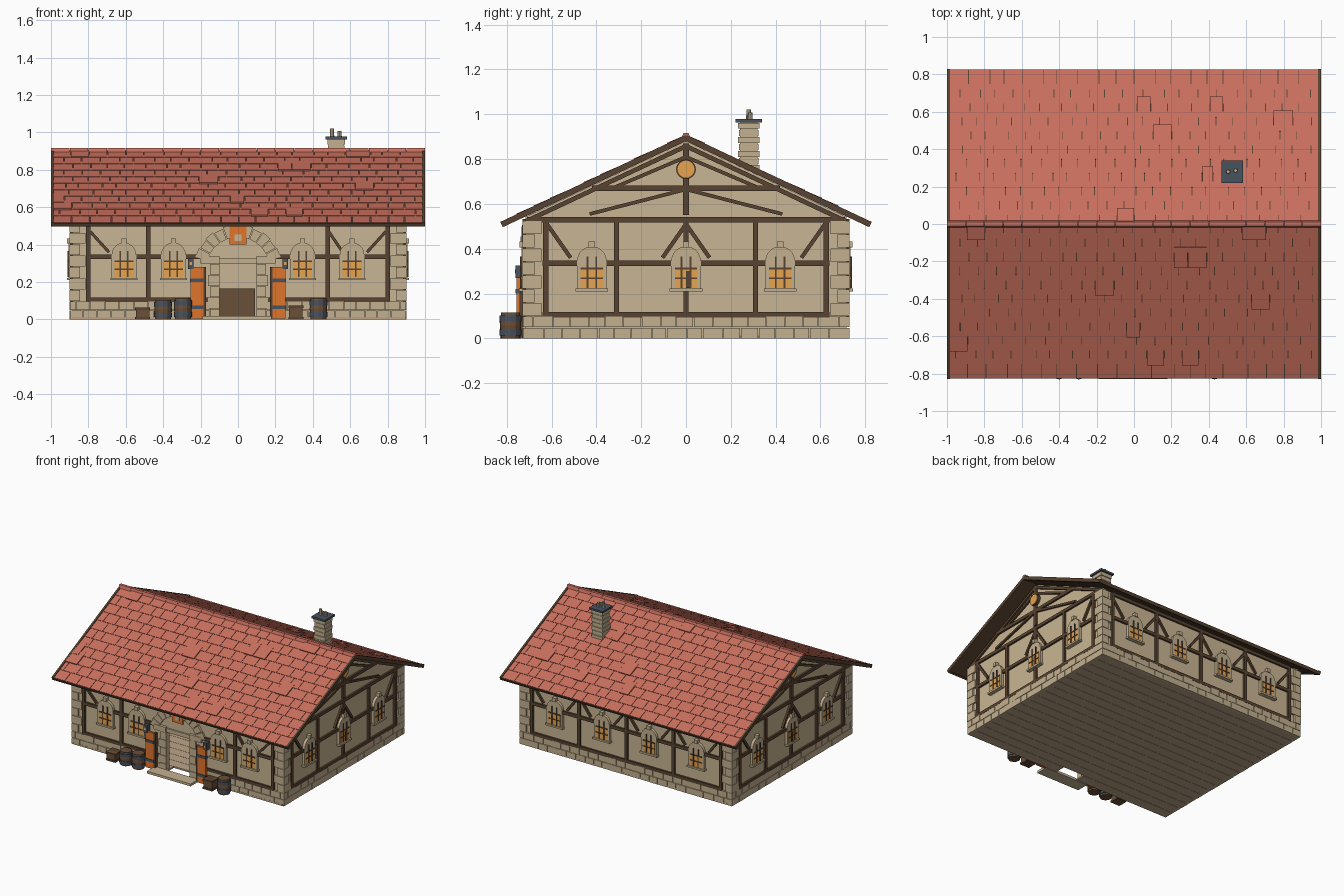
import bpy, bmesh, math, random
from mathutils import Matrix, Vector

random.seed(4)
cube = bpy.data.objects.get("Cube")
if cube:
    bpy.data.objects.remove(cube)


def material(name, *rgb):
    lin = [((c / 255 + 0.055) / 1.055) ** 2.4 for c in rgb] + [1]
    m = bpy.data.materials.new(name)
    m.use_nodes = True
    m.diffuse_color = lin
    m.node_tree.nodes["Principled BSDF"].inputs["Base Color"].default_value = lin
    return m


RED = material("red roof tile", 199, 110, 93)
PLASTER = material("plaster", 201, 181, 147)
STONE = material("stone", 196, 177, 144)
WOOD = material("dark timber", 88, 67, 49)
FLOOR = material("floor boards", 190, 165, 136)
ORANGE = material("orange paint", 224, 117, 44)
GLOW = material("window glow", 234, 166, 80)
SLATE = material("slate metal", 72, 82, 94)
CASK = material("cask wood", 106, 79, 56)

parts = {}


def mesh(name, mat):
    if name not in parts:
        parts[name] = (bmesh.new(), mat)
    return parts[name][0]


def frame(u, d, z, origin):
    """Local axes: u along a surface, d out of it, z up it."""
    m = Matrix((u, d, z)).transposed().to_4x4()
    m.translation = Vector(origin)
    return m


def prism(name, mat, F, outline, d0, d1):
    bm = mesh(name, mat)
    rings = [[bm.verts.new(F @ Vector((u, d, z))) for u, z in outline] for d in (d0, d1)]
    bm.faces.new(rings[0])
    bm.faces.new(rings[1])
    n = len(outline)
    for i in range(n):
        j = (i + 1) % n
        bm.faces.new((rings[0][i], rings[0][j], rings[1][j], rings[1][i]))


def box(name, mat, F, u0, u1, z0, z1, d0, d1):
    prism(name, mat, F, [(u0, z0), (u1, z0), (u1, z1), (u0, z1)], d0, d1)


def beam(name, mat, F, a, b, w, d0, d1):
    a, b = Vector(a), Vector(b)
    n = (b - a).orthogonal().normalized() * w / 2
    prism(name, mat, F, [a - n, b - n, b + n, a + n], d0, d1)


def drum(name, mat, x, y, z0, z1, r0, r1, n=12):
    bmesh.ops.create_cone(mesh(name, mat), cap_ends=True, segments=n, radius1=r0, radius2=r1,
                          depth=z1 - z0, matrix=Matrix.Translation((x, y, (z0 + z1) / 2)))


X, Y, Z = (1, 0, 0), (0, 1, 0), (0, 0, 1)
HX, HY = 0.885, 0.715
WORLD = frame(X, Y, Z, (0, 0, 0))
ALONG = frame(Y, X, Z, (0, 0, 0))
FRONT = frame(X, (0, -1, 0), Z, (0, -HY, 0))
BACK = frame(X, Y, Z, (0, HY, 0))
SIDES = [frame(Y, (s, 0, 0), Z, (s * HX, 0, 0)) for s in (1, -1)]

# Walls, with a doorway in the front
box("back_wall", PLASTER, BACK, -HX, HX, 0.01, 0.535, -0.03, 0)
for s in (-1, 1):
    box("front_wall", PLASTER, FRONT, s * 0.1, s * HX, 0.01, 0.535, -0.03, 0)
box("front_wall", PLASTER, FRONT, -0.1, 0.1, 0.3, 0.535, -0.03, 0)
gable = [(-HY, 0.01), (HY, 0.01), (HY, 0.543), (0, 0.88), (-HY, 0.543)]
for F in SIDES:
    prism("gable_wall", PLASTER, F, gable, -0.03, 0)

# Floor boards, open at the threshold
for i in range(18):
    y = -0.73 + i * 0.0811
    spans = [(-0.89, -0.09), (0.09, 0.89)] if i == 0 else [(-0.89, 0.89)]
    for a, b in spans:
        box("floor", FLOOR, WORLD, a, b, 0, 0.012, y, y + 0.079)
box("counter", CASK, WORLD, -0.1, 0.09, 0.012, 0.165, -0.4, -0.3)


# Stone plinth and corner quoins
def bricks(F, a, b):
    for row in range(2):
        n = max(2, round((b - a) / 0.078))
        w = (b - a) / n
        edges = [a] + [a + w * (i + 0.5 * row + random.uniform(-0.1, 0.1)) for i in range(1 - row, n)] + [b]
        for p, q in zip(edges, edges[1:]):
            box("plinth", STONE, F, p + 0.0015, q - 0.0015, row * 0.05, row * 0.05 + 0.047,
                -0.01, 0.015 - random.uniform(0, 0.003))


bricks(FRONT, -0.9, -0.15)
bricks(FRONT, 0.15, 0.9)
bricks(BACK, -0.9, 0.9)
for F in SIDES:
    bricks(F, -HY, HY)
for sx in (-1, 1):
    for sy in (-1, 1):
        for i in range(7):
            lx, ly = (0.085, 0.055) if i % 2 else (0.055, 0.085)
            z = 0.1 + i * 0.061
            box("quoins", STONE, WORLD, sx * (0.9 - lx), sx * 0.9, z, z + 0.058,
                sy * (0.73 - ly), sy * 0.73)


# Timber framing
def timber(F, a, b, w=0.024):
    beam("timber_frame", WOOD, F, a, b, w, -0.005, 0.014)


for s in (-1, 1):
    for z, inner in ((0.105, 0.16), (0.335, 0.16), (0.52, 0.2)):
        timber(FRONT, (s * inner, z), (s * 0.81, z))
    for u in (0.8, 0.48):
        timber(FRONT, (s * u, 0.1), (s * u, 0.525))
    timber(FRONT, (s * 0.79, 0.47), (s * 0.69, 0.36), 0.016)
timber(FRONT, (0.485, 0.47), (0.56, 0.36), 0.016)
for z in (0.105, 0.335, 0.52):
    timber(BACK, (-0.81, z), (0.81, z))
for u in (-0.8, -0.4, 0, 0.4, 0.8):
    timber(BACK, (u, 0.1), (u, 0.525))
    for s in (-1, 1):
        if abs(u + s * 0.1) < 0.8:
            timber(BACK, (u, 0.49), (u + s * 0.1, 0.36), 0.016)
for F in SIDES:
    for z, u in ((0.105, 0.64), (0.335, 0.64), (0.53, 0.71), (0.67, 0.42)):
        timber(F, (-u, z), (u, z))
    for u in (-0.625, -0.31, 0, 0.31, 0.625):
        timber(F, (u, 0.1), (u, 0.53))
    timber(F, (0, 0.55), (0, 0.87), 0.028)
    beam("window_post", WOOD, F, (0.008, 0.226), (0.008, 0.3), 0.016, 0.015, 0.027)
    for s in (-1, 1):
        timber(F, (s * 0.715, 0.522), (0, 0.858), 0.02)
        timber(F, (s * 0.62, 0.51), (s * 0.515, 0.36), 0.018)
        timber(F, (0, 0.51), (s * 0.105, 0.36), 0.018)
        timber(F, (s * 0.43, 0.555), (0, 0.665), 0.016)
        timber(F, (s * 0.34, 0.665), (0, 0.81), 0.016)
    # Round gable light
    for name, mat, r, d in (("gable_light_rim", WOOD, 0.044, 0.022), ("gable_light", GLOW, 0.038, 0.026)):
        ring = [(r * math.cos(k * math.pi / 8), 0.755 + r * math.sin(k * math.pi / 8)) for k in range(16)]
        prism(name, mat, F, ring, 0, d)


# Arched windows
def window(F, u):
    arc = [(u + 0.066 * math.cos(k * math.pi / 10), 0.345 + 0.066 * math.sin(k * math.pi / 10)) for k in range(11)]
    prism("window_surround", STONE, F, [(u - 0.066, 0.22), (u + 0.066, 0.22)] + arc, 0, 0.02)
    box("window_sill", STONE, F, u - 0.073, u + 0.073, 0.21, 0.223, 0, 0.03)
    box("window_keystone", STONE, F, u - 0.014, u + 0.014, 0.405, 0.433, 0, 0.028)
    box("window_glass", GLOW, F, u - 0.05, u + 0.05, 0.226, 0.308, 0.015, 0.022)
    for k in (-0.02, 0.02):
        box("window_bars", WOOD, F, u + k - 0.004, u + k + 0.004, 0.226, 0.365, 0.015, 0.026)
    for z in (0.264, 0.308):
        box("window_bars", WOOD, F, u - 0.05, u + 0.05, z, z + 0.008, 0.015, 0.025)


for s in (-1, 1):
    for u in (0.61, 0.345):
        window(FRONT, s * u)
    for u in (0.6, 0.2):
        window(BACK, s * u)
for F in SIDES:
    for u in (-0.42, 0, 0.42):
        window(F, u)

# Doorway: jambs, capitals, arch, step, sign, leaves and lanterns
for s in (-1, 1):
    for i in range(5):
        w = 0.16 if i % 2 else 0.15
        box("door_jamb", STONE, FRONT, s * 0.1, s * w, i * 0.06, i * 0.06 + 0.057, -0.03, 0.016)
    box("arch_capital", STONE, FRONT, s * 0.1, s * 0.2, 0.3, 0.34, -0.02, 0.02)
    box("door_leaf", ORANGE, FRONT, s * 0.185, s * 0.255, 0.005, 0.28, 0.025, 0.042)
    for z in (0.055, 0.2):
        box("door_band", SLATE, FRONT, s * 0.183, s * 0.257, z, z + 0.02, 0.024, 0.046)
    box("door_hinge", WOOD, FRONT, s * 0.172, s * 0.187, 0.005, 0.28, 0.015, 0.04)
    box("lantern", SLATE, FRONT, s * 0.238, s * 0.268, 0.27, 0.325, 0.012, 0.046)
    box("lantern_glow", GLOW, FRONT, s * 0.246, s * 0.26, 0.29, 0.308, 0.02, 0.049)
box("lintel", STONE, FRONT, -0.12, 0.12, 0.3, 0.33, -0.03, 0.01)
for k in range(11):
    a, b = (math.radians(15 + k * 150 / 11 + e) for e in (0.6, 13.0))
    r = 0.23 if k % 2 else 0.237
    prism("door_arch", STONE, FRONT, [(q * math.cos(t), 0.27 + q * math.sin(t))
                                      for q, t in ((0.17, a), (r, a), (r, b), (0.17, b))], 0, 0.016)
box("door_step", STONE, WORLD, -0.19, 0.18, 0, 0.018, -0.83, -0.735)
box("hanging_sign", ORANGE, FRONT, -0.045, 0.045, 0.4, 0.5, 0.01, 0.02)
box("sign_plate", PLASTER, FRONT, -0.018, 0.018, 0.42, 0.455, 0.015, 0.023)

# Casks and crates
for x, h in ((-0.4, 0.105), (-0.295, 0.115), (0.43, 0.115)):
    y = -0.783
    drum("cask", CASK, x, y, 0, h / 2, 0.042, 0.047)
    drum("cask", CASK, x, y, h / 2, h, 0.047, 0.042)
    for z in (0.12, 0.66):
        drum("cask_hoops", SLATE, x, y, h * z, h * (z + 0.22), 0.048, 0.048)
for x, h in ((-0.51, 0.065), (0.31, 0.075)):
    box("crate", CASK, WORLD, x - 0.036, x + 0.036, 0, h, -0.81, -0.74)
    for z in (0, h - 0.014):
        box("crate_rails", WOOD, WORLD, x - 0.04, x + 0.04, z, z + 0.014, -0.814, -0.736)

# Roof: deck, boards and overlapping tiles on both slopes
EAVE, RISE, ROWS = 0.82, 0.385, 11
length = math.hypot(EAVE, RISE)
c, sn = EAVE / length, RISE / length
pitch = length / ROWS
for s in (-1, 1):
    R = frame(X, (0, s * sn, c), (0, -s * c, sn), (0, s * EAVE, 0.515))
    box("roof_deck", WOOD, R, -0.985, 0.985, 0, length, -0.013, 0)
    box("eave_board", WOOD, R, -0.99, 0.99, -0.006, 0.008, -0.018, 0.002)
    for e in (-1, 1):
        box("barge_board", WOOD, R, e * 0.985, e * 1.0, -0.006, length, -0.018, 0.008)
    for row in range(ROWS):
        edges = [-0.985] + [-0.985 + 0.0985 * (i + 0.5 * (row % 2) + random.uniform(-0.2, 0.2))
                            for i in range(1 - row % 2, 20)] + [0.985]
        reach = pitch if row == ROWS - 1 else pitch + 0.03
        T = R @ Matrix.Translation((0, 0, row * pitch)) @ Matrix.Rotation(0.003 / pitch, 4, 'X')
        for p, q in zip(edges, edges[1:]):
            loose = 0.005 if random.random() < 0.05 else 0
            box("roof_tiles", RED, T, p + 0.002, q - 0.002, -0.002 - loose, reach,
                0.003, 0.006 + loose)
for i in range(20):
    x = -1 + i * 0.1
    prism("ridge_tiles", RED, ALONG, [(-0.02, 0.894), (-0.011, 0.917), (0.011, 0.917), (0.02, 0.894)],
          x + 0.001, x + 0.099)

# Chimney
CX, CY = 0.525, 0.28
box("chimney_core", STONE, WORLD, CX - 0.04, CX + 0.04, 0.715, 0.966, CY - 0.04, CY + 0.04)
for i in range(8):
    w = 0.047 if i % 2 else 0.044
    z = 0.715 + i * 0.0315
    box("chimney_courses", STONE, WORLD, CX - w, CX + w, z, z + 0.0265, CY - w, CY + w)
box("chimney_cap", SLATE, WORLD, CX - 0.057, CX + 0.057, 0.963, 0.978, CY - 0.06, CY + 0.06)
drum("chimney_pots", STONE, 0.503, CY, 0.975, 1.022, 0.012, 0.01, 8)
drum("chimney_pots", STONE, 0.543, CY + 0.006, 0.975, 1.008, 0.012, 0.01, 8)

# Turn every part into an object
for name, (bm, mat) in parts.items():
    bmesh.ops.recalc_face_normals(bm, faces=bm.faces)
    me = bpy.data.meshes.new(name)
    bm.to_mesh(me)
    bm.free()
    me.materials.append(mat)
    bpy.context.collection.objects.link(bpy.data.objects.new(name, me))
